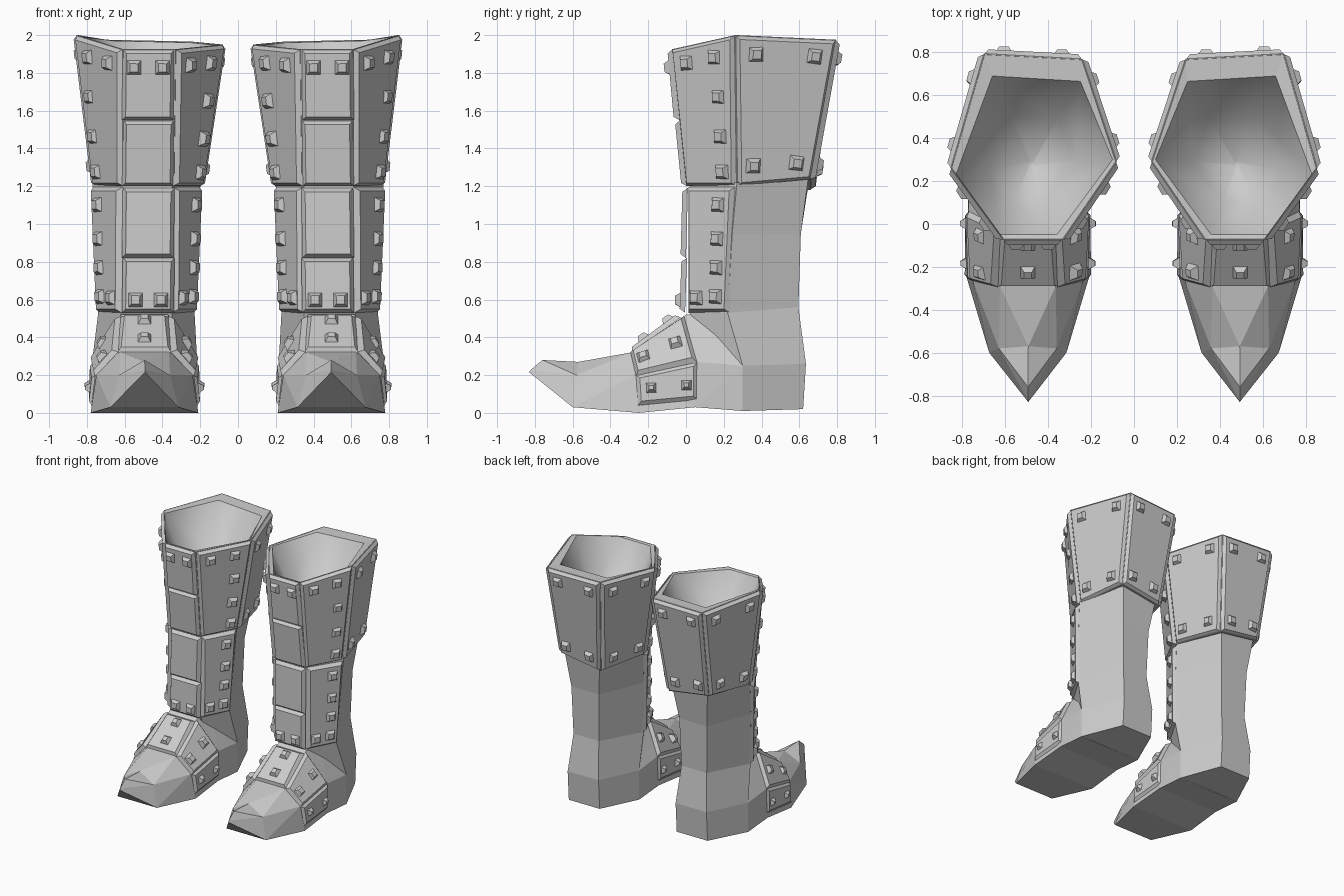
import bpy, bmesh, math
from mathutils import Vector as V

if "Cube" in bpy.data.objects:
    bpy.data.objects.remove(bpy.data.objects["Cube"])

CX = 0.495
steel = bpy.data.materials.new("grey_metal")
steel.diffuse_color = (0.6, 0.6, 0.6, 1)
steel.use_nodes = True
steel.node_tree.nodes["Principled BSDF"].inputs["Base Color"].default_value = steel.diffuse_color


def finish(name, bm, smooth=None):
    """Make an object, mirrored to give both boots."""
    bmesh.ops.recalc_face_normals(bm, faces=bm.faces)
    me = bpy.data.meshes.new(name)
    bm.to_mesh(me)
    bm.free()
    me.materials.append(steel)
    ob = bpy.data.objects.new(name, me)
    bpy.context.collection.objects.link(ob)
    if smooth:
        for p in me.polygons:
            p.use_smooth = smooth(p)
    m = ob.modifiers.new("pair", 'MIRROR')
    m.use_mirror_merge = False
    return ob


def loft(bm, rings, caps=(True, True)):
    vs = [[bm.verts.new(p) for p in r] for r in rings]
    n = len(vs[0])
    for a, b in zip(vs, vs[1:]):
        for i in range(n):
            j = (i + 1) % n
            bm.faces.new((a[i], a[j], b[j], b[i]))
    if caps[0]:
        bm.faces.new(vs[0])
    if caps[1]:
        bm.faces.new(vs[-1])
    return vs


def hexring(f, so, bo, bi, si):
    """Front (x0, x1, y, z), then outer side, outer back, inner back, inner side."""
    return [V(p) for p in ((f[0], f[2], f[3]), (f[1], f[2], f[3]), so, bo, bi, si)]


def quad_point(q, u, v):
    return q[0].lerp(q[1], u).lerp(q[3].lerp(q[2], u), v)


def frustum(bm, q, n, lo, hi, inset):
    """Raised slab on quad q with chamfered edges."""
    top = []
    for i in range(4):
        e1 = (q[(i + 1) % 4] - q[i]).normalized()
        e2 = (q[i - 1] - q[i]).normalized()
        top.append(q[i] + (e1 + e2) * inset + n * hi)
    loft(bm, [[p + n * lo for p in q], top])


def plate(name, q, studs=(), t=0.024, size=0.041):
    q = [V(p) for p in q]
    n = (q[2] - q[0]).cross(q[3] - q[1]).normalized()
    bm = bmesh.new()
    frustum(bm, q, n, -0.005, t, 0.02)
    finish(name, bm)
    if studs:
        bm = bmesh.new()
        for u, v in studs:
            p = quad_point(q, u, v)
            up = (quad_point(q, u, 1) - quad_point(q, u, 0)).normalized()
            r = up.cross(n).normalized()
            sq = [p + (r * a + up * b) * size for a, b in ((-1, -1), (1, -1), (1, 1), (-1, 1))]
            frustum(bm, sq, n, t - 0.006, t + 0.026, 0.019)
        finish(name + "_studs", bm)


# Leg and heel
leg = [
    hexring((0.35, 0.63, 0.295, 0.012), (0.775, 0.3, 0.01), (0.63, 0.62, 0.02), (0.35, 0.62, 0.02), (0.215, 0.3, 0.01)),
    hexring((0.35, 0.63, 0.1, 0.27), (0.775, 0.3, 0.25), (0.63, 0.635, 0.26), (0.35, 0.635, 0.26), (0.215, 0.3, 0.25)),
    hexring((0.35, 0.62, 0.02, 0.53), (0.74, 0.22, 0.53), (0.605, 0.595, 0.56), (0.375, 0.595, 0.56), (0.23, 0.22, 0.53)),
    hexring((0.35, 0.62, 0.02, 0.95), (0.76, 0.245, 0.95), (0.615, 0.608, 0.95), (0.365, 0.608, 0.95), (0.21, 0.245, 0.95)),
    hexring((0.35, 0.61, 0.02, 1.22), (0.77, 0.27, 1.22), (0.65, 0.65, 1.26), (0.33, 0.65, 1.22), (0.2, 0.27, 1.22)),
]
bm = bmesh.new()
loft(bm, leg)
finish("leg", bm)


# Foot with pointed, upturned toe: (half width, y, z) for sole, side and top edges
def foot_ring(*pts):
    return [V((CX + w, y, z)) for w, y, z in pts] + [V((CX - w, y, z)) for w, y, z in pts[::-1]]


bm = bmesh.new()
loft(bm, [
    foot_ring((0.28, 0.3, 0.01), (0.28, 0.3, 0.25), (0.125, 0.2, 0.52)),
    foot_ring((0.28, 0.05, 0.03), (0.275, 0.05, 0.27), (0.125, 0.0, 0.52)),
    foot_ring((0.285, -0.25, 0.0), (0.255, -0.27, 0.2), (0.13, -0.29, 0.32)),
    foot_ring((0.18, -0.6, 0.03), (0.135, -0.58, 0.2), (0.002, -0.57, 0.27)),
    foot_ring((0.002, -0.83, 0.215), (0.002, -0.825, 0.225), (0.001, -0.76, 0.28)),
])
bmesh.ops.remove_doubles(bm, verts=bm.verts, dist=0.005)
bmesh.ops.triangulate(bm, faces=[f for f in bm.faces if len(f.verts) == 4])
finish("foot", bm)

# Cuff shell with a smooth hollow inside
cuff_lo = hexring((0.34, 0.61, 0.0, 1.2), (0.757, 0.27, 1.2), (0.67, 0.66, 1.235), (0.31, 0.66, 1.18), (0.195, 0.27, 1.2))
cuff_hi = hexring((0.33, 0.61, -0.075, 1.925), (0.855, 0.26, 2.0), (0.7, 0.795, 1.975), (0.24, 0.77, 1.965), (0.08, 0.29, 1.95))
rim_in = hexring((0.36, 0.62, -0.05, 1.92), (0.83, 0.23, 1.992), (0.66, 0.69, 1.97), (0.25, 0.665, 1.96), (0.1, 0.3, 1.945))
bowl = []
for s, z in ((0.55, 1.64), (0.03, 1.54)):
    bowl.append([V((0.48 + (p.x - 0.48) * s, 0.28 + (p.y - 0.28) * s, z)) for p in rim_in])
bm = bmesh.new()
loft(bm, [cuff_lo, cuff_hi, rim_in] + bowl)
finish("cuff", bm, lambda p: p.index >= 12 and p.center.z > 1.25)

# Cuff panels around the leg
side_studs = [(0.25, 0.88), (0.7, 0.88), (0.74, 0.61), (0.75, 0.34), (0.76, 0.1)]
corner_studs = [(0.2, 0.13), (0.76, 0.13), (0.2, 0.88), (0.8, 0.88)]
flip = lambda s: [(1 - u, v) for u, v in s]
cuff_panels = (("outer_front", side_studs), ("outer_back", corner_studs), ("back", corner_studs),
               ("inner_back", flip(corner_studs)), ("inner_front", flip(side_studs)))
for i, (name, studs) in enumerate(cuff_panels, 1):
    j = (i + 1) % 6
    plate("cuff_panel_" + name, (cuff_lo[i], cuff_lo[j], cuff_hi[j], cuff_hi[i]), studs)

# Shin guard: side panels of the lower leg
shin_lo = hexring((0.345, 0.62, 0.01, 0.53), (0.74, 0.23, 0.53), V(), V(), (0.23, 0.23, 0.53))
shin_hi = hexring((0.34, 0.615, 0.01, 1.195), (0.77, 0.258, 1.195), V(), V(), (0.2, 0.258, 1.195))
shin_studs = [(0.25, 0.12), (0.7, 0.13), (0.7, 0.36), (0.7, 0.59), (0.7, 0.86)]
for name, i, j, studs in (("outer", 1, 2, shin_studs), ("inner", 5, 0, flip(shin_studs))):
    plate("shin_panel_" + name, (shin_lo[i], shin_lo[j], shin_hi[j], shin_hi[i]), studs)

# Front panels, stacked from ankle to rim: bottom z, top z, bottom y, top y, studs
for k, (z0, z1, y0, y1, studs) in enumerate((
        (0.53, 0.82, -0.01, 0.0, [(0.25, 0.23), (0.74, 0.23)]),
        (0.82, 1.19, -0.005, 0.005, []),
        (1.2, 1.55, 0.0, -0.035, []),
        (1.55, 1.925, -0.04, -0.075, [(0.23, 0.75), (0.78, 0.75)]))):
    plate(f"front_panel_{k + 1}", ((0.34, y0, z0), (0.615, y0, z0), (0.61, y1, z1), (0.335, y1, z1)), studs)

# Instep armour: top panel, then sloped and lower panels on each side
plate("instep_top", ((CX - 0.145, -0.29, 0.32), (CX + 0.145, -0.29, 0.32), (CX + 0.125, -0.03, 0.51),
                     (CX - 0.125, -0.03, 0.51)), [(0.5, 0.3), (0.5, 0.8)], 0.022, 0.037)
for name, s in (("outer", 1), ("inner", -1)):
    slope = [V((CX + s * w, y, z)) for w, y, z in
             ((0.265, -0.265, 0.195), (0.278, 0.06, 0.27), (0.128, -0.01, 0.515), (0.143, -0.295, 0.325))]
    lower = [V((CX + s * w, y, z)) for w, y, z in
             ((0.285, -0.255, 0.04), (0.28, 0.06, 0.07), (0.278, 0.06, 0.27), (0.265, -0.265, 0.2))]
    su, lu = [(0.2, 0.5), (0.75, 0.5)], [(0.24, 0.5), (0.82, 0.42)]
    if s < 0:
        slope, lower = [[q[1], q[0], q[3], q[2]] for q in (slope, lower)]
        su, lu = flip(su), flip(lu)
    plate("instep_slope_" + name, slope, su, 0.022, 0.037)
    plate("instep_side_" + name, lower, lu, 0.012, 0.03)
